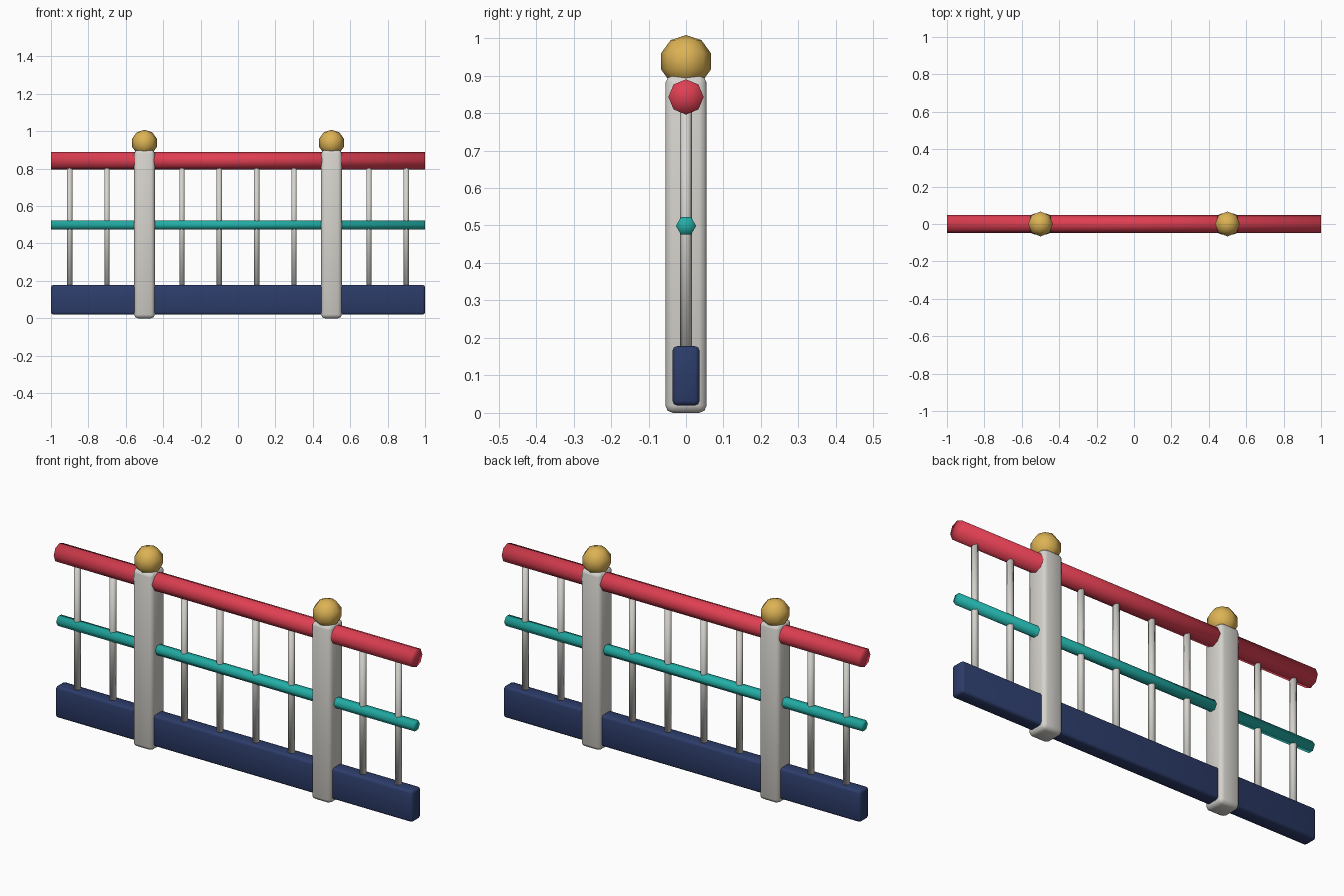
import bpy, bmesh, math
from mathutils import Matrix, Vector

if "Cube" in bpy.data.objects:
    bpy.data.objects.remove(bpy.data.objects["Cube"])


def material(name, rgb):
    m = bpy.data.materials.new(name)
    m.diffuse_color = (*rgb, 1)
    m.use_nodes = True
    m.node_tree.nodes["Principled BSDF"].inputs["Base Color"].default_value = m.diffuse_color
    return m


RED = material("red", (0.74, 0.05, 0.085))
GOLD = material("gold", (0.72, 0.45, 0.09))
TEAL = material("teal", (0.016, 0.42, 0.38))
NAVY = material("navy", (0.026, 0.046, 0.145))
GREY = material("warm_white", (0.67, 0.65, 0.61))


def finish(name, bm, mat, loc):
    bmesh.ops.recalc_face_normals(bm, faces=bm.faces)
    for f in bm.faces:
        f.smooth = True
    me = bpy.data.meshes.new(name)
    bm.to_mesh(me)
    bm.free()
    me.materials.append(mat)
    ob = bpy.data.objects.new(name, me)
    ob.location = loc
    bpy.context.collection.objects.link(ob)
    return ob


def box(name, size, loc, bevel, mat):
    bm = bmesh.new()
    bmesh.ops.create_cube(bm, size=1)
    bmesh.ops.scale(bm, vec=Vector(size), verts=bm.verts)
    bmesh.ops.bevel(bm, geom=bm.edges[:], offset=bevel, segments=2,
                    profile=0.5, affect='EDGES')
    return finish(name, bm, mat, loc)


def rod(name, radius, length, sides, loc, mat, along_x=False):
    bm = bmesh.new()
    rot = Matrix.Rotation(math.pi / 2, 4, 'Y') if along_x else Matrix()
    bmesh.ops.create_cone(bm, cap_ends=True, cap_tris=True, segments=sides,
                          radius1=radius, radius2=radius, depth=length, matrix=rot)
    return finish(name, bm, mat, loc)


def ball(name, radius, loc, mat):
    bm = bmesh.new()
    bmesh.ops.create_uvsphere(bm, u_segments=8, v_segments=5, radius=radius)
    return finish(name, bm, mat, loc)


# long horizontal members
box("kick_board", (2, 0.072, 0.158), (0, 0, 0.099), 0.012, NAVY)
rod("mid_rail", 0.027, 2, 6, (0, 0, 0.499), TEAL, True)
rod("hand_rail", 0.047, 2, 8, (0, 0, 0.843), RED, True)

# posts with ball caps
for x in (-0.5, 0.5):
    box("post", (0.11, 0.11, 0.9), (x, 0, 0.45), 0.02, GREY)
    ball("post_ball", 0.07, (x, 0, 0.938), GOLD)

# balusters
for x in (0.1, 0.3, 0.7, 0.9):
    for s in (-1, 1):
        rod("baluster", 0.016, 0.69, 6, (s * x, 0, 0.495), GREY)
